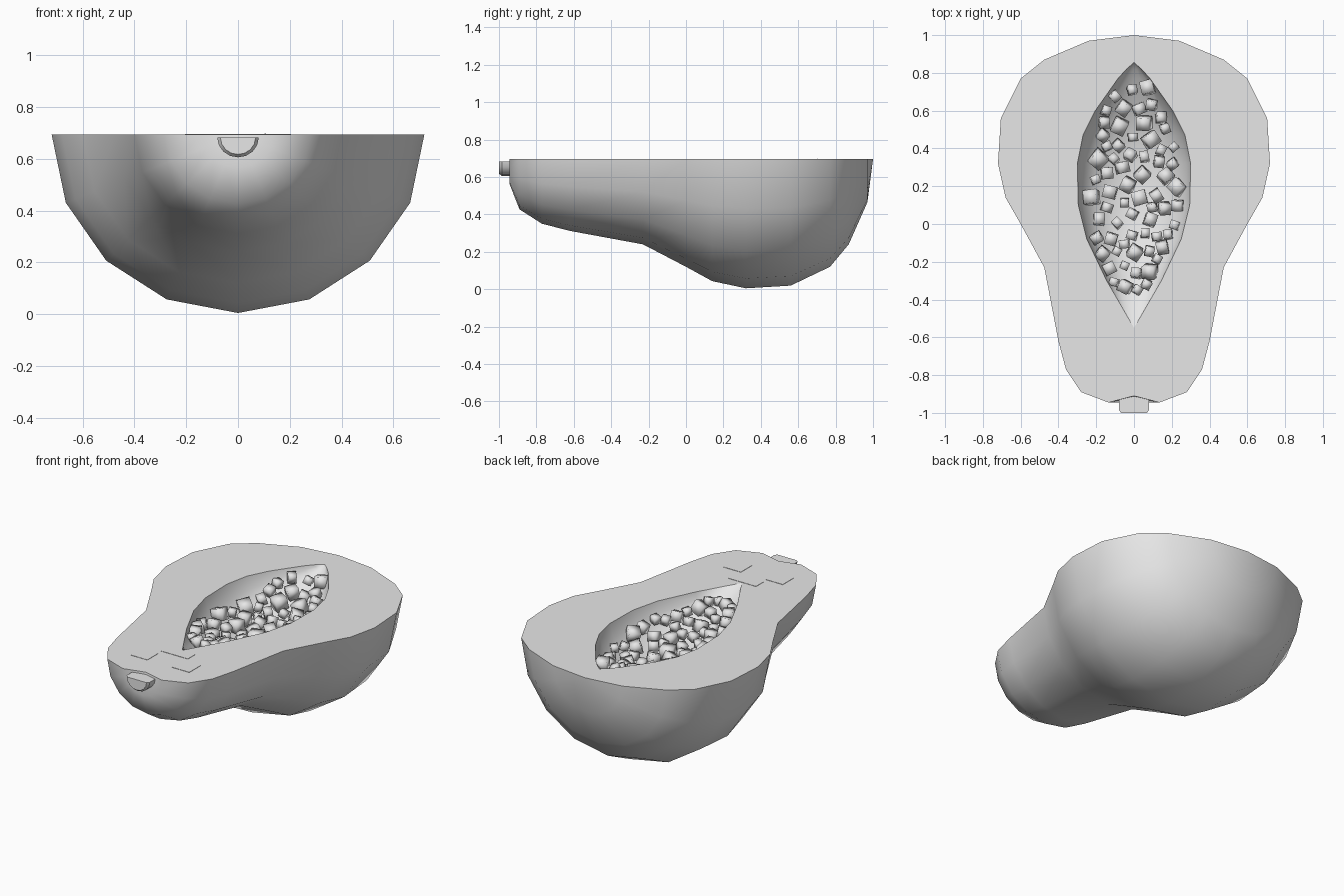
import bpy, bmesh, math, random
from mathutils import Vector, Euler

cube = bpy.data.objects.get("Cube")
if cube:
    bpy.data.objects.remove(cube, do_unlink=True)

TOP = 0.695
random.seed(11)

grey = bpy.data.materials.new("plain_grey")
grey.use_nodes = True
grey.diffuse_color = (0.8, 0.8, 0.8, 1)
grey.node_tree.nodes["Principled BSDF"].inputs["Base Color"].default_value = (0.8, 0.8, 0.8, 1)


def finish(name, bm):
    mesh = bpy.data.meshes.new(name)
    bm.to_mesh(mesh)
    bm.free()
    mesh.materials.append(grey)
    obj = bpy.data.objects.new(name, mesh)
    bpy.context.collection.objects.link(obj)
    return obj


def half_lathe(bm, profile, top, depth, segments=8):
    """Lower half of a turned shape along y; profile holds (y, radius)."""
    rings = []
    for y, r in profile:
        angles = [math.pi * i / segments for i in range(segments + 1)]
        rings.append([bm.verts.new((r * math.cos(a), y, top - depth * r * math.sin(a)))
                      for a in angles])
    for a, b in zip(rings, rings[1:]):
        for i in range(segments):
            bm.faces.new((a[i], a[i + 1], b[i + 1], b[i])).smooth = True


def cap(bm):
    """Close the open rim with a flat face and a sharp edge."""
    bmesh.ops.remove_doubles(bm, verts=bm.verts[:], dist=0.0005)
    bmesh.ops.dissolve_degenerate(bm, edges=bm.edges[:], dist=0.0005)
    rim = [e for e in bm.edges if len(e.link_faces) == 1]
    made = bmesh.ops.triangle_fill(bm, edges=rim, use_beauty=True, use_dissolve=False)
    for f in made["geom"]:
        if isinstance(f, bmesh.types.BMFace):
            f.smooth = False
    for e in rim:
        e.smooth = False
    bmesh.ops.recalc_face_normals(bm, faces=bm.faces[:])


# Halved fruit with its hollow
skin = [(1, 0), (0.97, 0.24), (0.87, 0.475), (0.77, 0.6), (0.56, 0.705), (0.32, 0.72),
        (0.14, 0.68), (0, 0.6), (-0.23, 0.475), (-0.62, 0.4), (-0.77, 0.36),
        (-0.89, 0.28), (-0.945, 0.135), (-0.91, 0)]
hollow = [(0.855, 0), (0.82, 0.04), (0.77, 0.085), (0.6, 0.205), (0.47, 0.27), (0.32, 0.3),
          (0.1, 0.295), (-0.08, 0.25), (-0.3, 0.145), (-0.55, 0)]
HOLLOW_DEPTH = 0.75
bm = bmesh.new()
half_lathe(bm, skin, TOP, TOP / 0.725)
half_lathe(bm, hollow, TOP, HOLLOW_DEPTH)
cap(bm)
finish("fruit_half", bm)

# Stem stub
bm = bmesh.new()
half_lathe(bm, [(-1, 0), (-1, 0.068), (-0.985, 0.08), (-0.91, 0.08), (-0.91, 0)], 0.682, 0.95)
cap(bm)
stem = finish("stem", bm)
bpy.context.view_layer.objects.active = stem
stem.select_set(True)
bpy.ops.object.shade_smooth_by_angle(angle=math.radians(35))
stem.select_set(False)


# Face plates on the cut surface
def plate(name, x, y, w, d):
    bm = bmesh.new()
    bmesh.ops.create_cube(bm, size=1)
    for v in bm.verts:
        v.co = Vector((x + v.co.x * w, y + v.co.y * d, TOP + v.co.z * 0.004))
    finish(name, bm)


for side, label in ((1, "left"), (-1, "right")):
    plate(label + "_eye", side * 0.145, -0.718, 0.12, 0.11)
plate("mouth", 0, -0.593, 0.19, 0.075)


# Seeds scattered over the floor of the hollow
def hollow_radius(y):
    for (y1, r1), (y0, r0) in zip(hollow, hollow[1:]):
        if y0 <= y <= y1:
            return r0 + (r1 - r0) * (y - y0) / (y1 - y0)
    return 0


seeds = bmesh.new()
placed = []
for attempt in range(6000):
    if len(placed) == 72:
        break
    y = random.uniform(-0.35, 0.73)
    r = hollow_radius(y)
    x = random.uniform(-0.8, 0.8) * r
    size = random.uniform(0.042, 0.078)
    if any(math.hypot(x - px, y - py) < 0.62 * (size + ps) for px, py, ps in placed):
        continue
    placed.append((x, y, size))
    floor = TOP - HOLLOW_DEPTH * math.sqrt(r * r - x * x)
    z = min(floor + 0.045, TOP - 0.04)
    new = bmesh.ops.create_cube(seeds, size=size)["verts"]
    turn = Euler((random.uniform(-0.4, 0.4), random.uniform(-0.4, 0.4),
                  random.uniform(0, math.pi))).to_matrix()
    for v in new:
        v.co = turn @ v.co + Vector((x, y, z))
for f in seeds.faces:
    f.smooth = True
finish("seeds", seeds)
